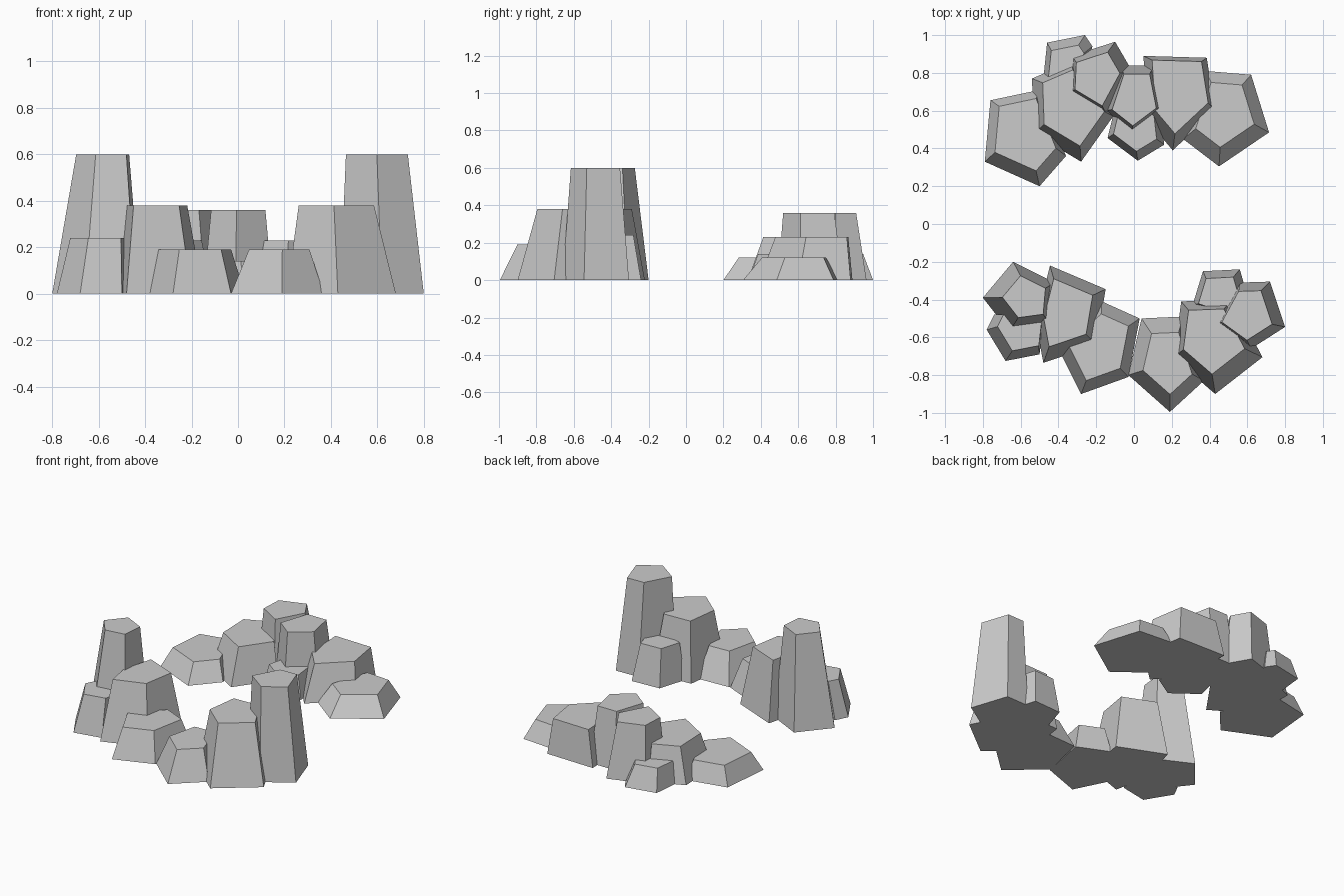
import bpy
import bmesh


def rock(name, height, centre, taper, base):
    """Faceted tapered boulder: base outline on the ground, shrunken flat top."""
    n = len(base)
    bx = sum(p[0] for p in base) / n
    by = sum(p[1] for p in base) / n
    bm = bmesh.new()
    for x, y in base:
        bm.verts.new((x, y, 0))
        bm.verts.new((centre[0] + taper * (x - bx), centre[1] + taper * (y - by), height))
    bmesh.ops.convex_hull(bm, input=bm.verts[:])
    bmesh.ops.dissolve_limit(bm, angle_limit=0.02, verts=bm.verts[:], edges=bm.edges[:])
    bmesh.ops.recalc_face_normals(bm, faces=bm.faces[:])
    mesh = bpy.data.meshes.new(name)
    bm.to_mesh(mesh)
    bm.free()
    bpy.context.collection.objects.link(bpy.data.objects.new(name, mesh))


# Back arc of low rocks
rock("back_far_left_rock", .12, (-.58, .47), .75,
     [(-.76, .655), (-.79, .33), (-.50, .20), (-.36, .36), (-.50, .71)])
rock("back_left_rock", .23, (-.345, .62), .76,
     [(-.54, .77), (-.53, .48), (-.28, .33), (-.11, .57), (-.33, .86)])
rock("back_rear_small_rock", .14, (-.35, .865), .72,
     [(-.46, .96), (-.26, 1.0), (-.22, .94), (-.27, .76), (-.48, .77)])
rock("back_peak_left_rock", .36, (-.20, .78), .72,
     [(-.33, .89), (-.10, .965), (-.01, .81), (-.14, .57), (-.34, .69)])
rock("back_peak_right_rock", .36, (.005, .665), .78,
     [(-.07, .84), (.105, .84), (.15, .61), (-.01, .49), (-.15, .60)])
rock("back_front_small_rock", .14, (.01, .50), .76,
     [(-.14, .455), (.02, .335), (.16, .42), (.14, .60), (-.10, .62)])
rock("back_right_rock", .23, (.235, .69), .78,
     [(.05, .89), (.385, .88), (.43, .60), (.205, .39), (.07, .55)])
rock("back_far_right_rock", .12, (.48, .585), .68,
     [(.38, .81), (.62, .79), (.715, .485), (.45, .305), (.26, .45)])

# Front arc with a tall pillar at each end
rock("front_left_pillar", .60, (-.572, -.395), .60,
     [(-.80, -.39), (-.64, -.20), (-.42, -.31), (-.44, -.54), (-.66, -.57)])
rock("front_left_small_rock", .24, (-.61, -.57), .78,
     [(-.78, -.56), (-.68, -.725), (-.50, -.69), (-.48, -.52), (-.74, -.48)])
rock("front_left_rock", .38, (-.365, -.48), .70,
     [(-.445, -.22), (-.15, -.345), (-.20, -.64), (-.48, -.735), (-.52, -.52)])
rock("front_centre_left_rock", .19, (-.175, -.65), .72,
     [(-.17, -.41), (.03, -.50), (-.03, -.81), (-.28, -.90), (-.41, -.64)])
rock("front_centre_right_rock", .19, (.175, -.725), .65,
     [(.04, -.50), (.26, -.49), (.37, -.83), (.19, -.995), (-.03, -.80)])
rock("front_right_rock", .38, (.405, -.605), .69,
     [(.25, -.41), (.52, -.40), (.68, -.705), (.43, -.90), (.21, -.71)])
rock("front_right_small_rock", .24, (.46, -.37), .74,
     [(.365, -.25), (.56, -.24), (.60, -.38), (.52, -.50), (.31, -.43)])
rock("front_right_pillar", .60, (.604, -.475), .74,
     [(.56, -.31), (.72, -.305), (.80, -.545), (.62, -.66), (.44, -.53)])
